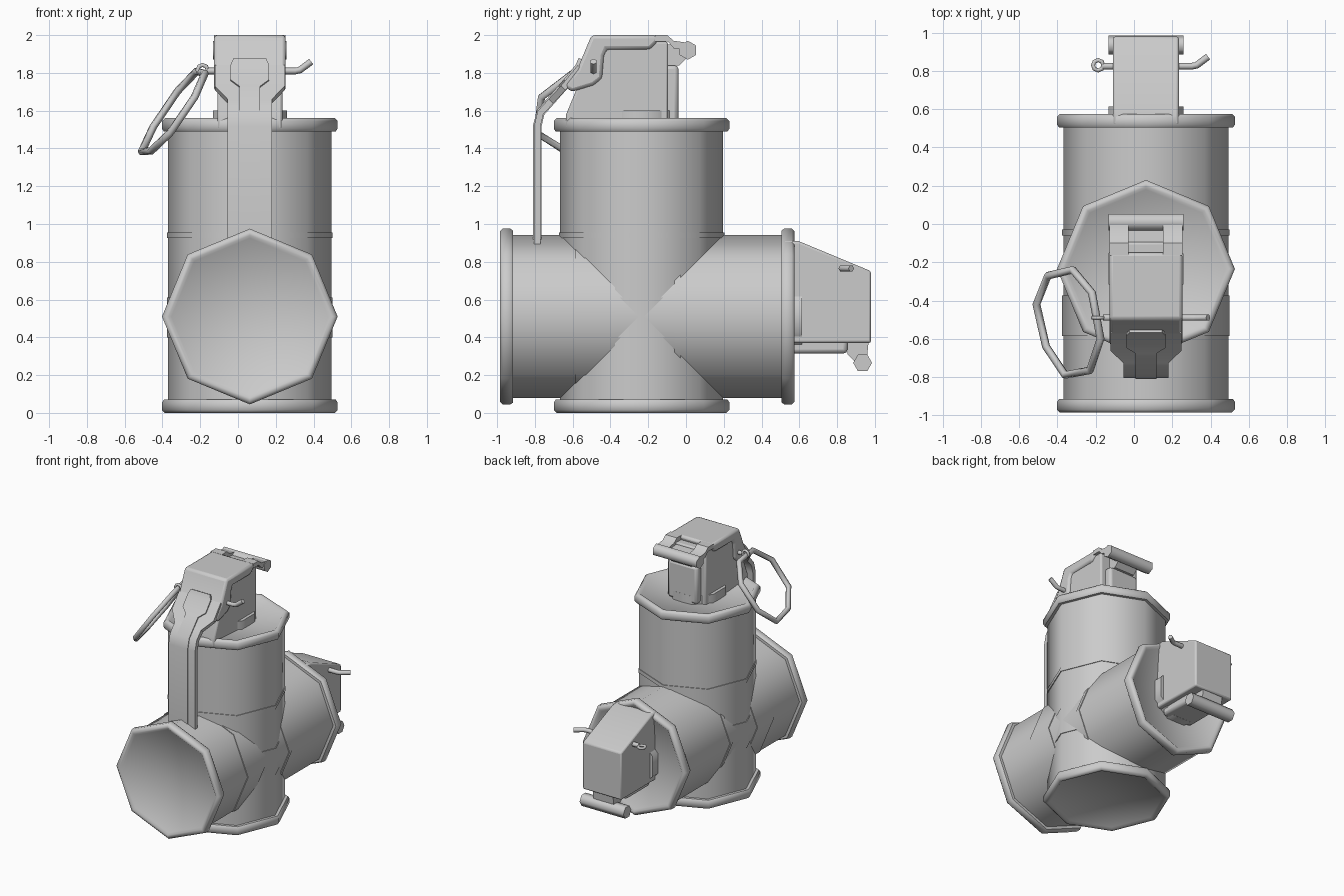
import bpy
import bmesh
from math import pi, cos, sin, radians
from mathutils import Matrix, Vector

if "Cube" in bpy.data.objects:
    bpy.data.objects.remove(bpy.data.objects["Cube"])

metal = bpy.data.materials.new("plain_grey_metal")
metal.use_nodes = True
GREY = (0.6, 0.6, 0.6, 1)
metal.diffuse_color = GREY
metal.node_tree.nodes["Principled BSDF"].inputs["Base Color"].default_value = GREY


def finish(name, bm, place, bevel=0, angle=50):
    bmesh.ops.recalc_face_normals(bm, faces=bm.faces)
    mesh = bpy.data.meshes.new(name)
    bm.to_mesh(mesh)
    bm.free()
    ob = bpy.data.objects.new(name, mesh)
    bpy.context.collection.objects.link(ob)
    mesh.materials.append(metal)
    ob.matrix_world = place
    if bevel:
        mod = ob.modifiers.new("soft_edges", "BEVEL")
        mod.width, mod.segments, mod.limit_method = bevel, 2, "ANGLE"
    bpy.ops.object.select_all(action="DESELECT")
    ob.select_set(True)
    bpy.context.view_layer.objects.active = ob
    bpy.ops.object.shade_smooth_by_angle(angle=radians(angle))
    return ob


def lathe(name, profile, place, sides=8, turn=0):
    """Turn a (radius, height) profile around z."""
    bm = bmesh.new()
    rings = []
    for r, z in profile:
        if r == 0:
            rings.append([bm.verts.new((0, 0, z))] * sides)
        else:
            angles = [turn + 2 * pi * k / sides for k in range(sides)]
            rings.append([bm.verts.new((r * cos(a), r * sin(a), z)) for a in angles])
    for a, b in zip(rings, rings[1:]):
        for k in range(sides):
            n = (k + 1) % sides
            bm.faces.new(list(dict.fromkeys((a[k], a[n], b[n], b[k]))))
    return finish(name, bm, place)


def slab(name, profile, x0, x1, place, bevel=0):
    """Extrude a (y, z) outline from x0 to x1."""
    bm = bmesh.new()
    face = bm.faces.new([bm.verts.new((x0, y, z)) for y, z in profile])
    new = bmesh.ops.extrude_face_region(bm, geom=[face])["geom"]
    bmesh.ops.translate(bm, vec=(x1 - x0, 0, 0),
                        verts=[v for v in new if isinstance(v, bmesh.types.BMVert)])
    return finish(name, bm, place, bevel, 35)


def box(y0, y1, z0, z1):
    return [(y0, z0), (y1, z0), (y1, z1), (y0, z1)]


def strip(name, path, thick, place):
    """Bent sheet along (y, z, half width) points."""
    bm = bmesh.new()
    pts = [Vector((0, y, z)) for y, z, w in path]
    rows = []
    for i, p in enumerate(pts):
        d = (pts[min(i + 1, len(pts) - 1)] - pts[max(i - 1, 0)]).normalized()
        side = Vector((0, d.z, -d.y)) * thick / 2
        w = Vector((path[i][2], 0, 0))
        rows.append([bm.verts.new(q) for q in
                     (p - w - side, p + w - side, p + w + side, p - w + side)])
    for a, b in zip(rows, rows[1:]):
        for k in range(4):
            n = (k + 1) % 4
            bm.faces.new((a[k], a[n], b[n], b[k]))
    bm.faces.new(rows[0])
    bm.faces.new(rows[-1])
    return finish(name, bm, place, 0, 35)


def tube(name, points, radius, place, closed=False, sides=6):
    """Sweep a round section along a path."""
    bm = bmesh.new()
    pts = [Vector(p) for p in points]
    n = len(pts)
    centre = sum(pts, Vector()) / n
    flat = (pts[1] - pts[0]).cross(pts[n // 2] - pts[0])
    flat = flat.normalized() if flat.length > 1e-6 else Vector((0, 1, 0))
    rings = []
    for i, p in enumerate(pts):
        a = pts[i - 1] if closed or i else p
        b = pts[(i + 1) % n] if closed or i < n - 1 else p
        out = (b - a).normalized().cross(flat)
        rings.append([bm.verts.new(p + radius * (out * cos(t) + flat * sin(t)))
                      for t in (2 * pi * k / sides for k in range(sides))])
    pairs = list(zip(rings, rings[1:])) + ([(rings[-1], rings[0])] if closed else [])
    for a, b in pairs:
        for k in range(sides):
            m = (k + 1) % sides
            bm.faces.new((a[k], a[m], b[m], b[k]))
    if not closed:
        bm.faces.new(rings[0])
        bm.faces.new(rings[-1])
    return finish(name, bm, place, 0, 65)


def canister(tag, place):
    # Octagonal can with rolled rims and dished ends
    R, r = 0.465, 0.432
    rim = [(0, 0.045), (0.415, 0.012), (0.43, 0), (0.45, 0), (R, 0.015),
           (R, 0.055), (0.455, 0.07), (r, 0.07)]
    top = [(a, 1.56 - z) for a, z in reversed(rim)]
    lathe(tag + "_can", rim + top, place)
    for name, z0, z1 in (("_thin_band", 0.925, 0.955), ("_wide_band", 0.4, 0.61)):
        lathe(tag + name, [(r, z0), (0.438, z0), (0.438, z1), (r, z1)], place)
    # Fuse head
    lathe(tag + "_collar", [(0, 1.5), (0.212, 1.5), (0.212, 1.6), (0, 1.6)],
          place, 8, pi / 8)
    slab(tag + "_fuse_block", [(-0.4, 1.5), (0.14, 1.5), (0.14, 1.965),
                               (-0.24, 1.965), (-0.4, 1.58)], -0.172, 0.172, place, 0.012)
    slab(tag + "_back_plate", box(0.1, 0.195, 1.54, 1.84), -0.13, 0.13, place, 0.02)
    # Hinge
    slab(tag + "_hinge_neck", [(0.1, 1.84), (0.2, 1.84), (0.25, 1.89),
                               (0.25, 1.94), (0.1, 1.955)], -0.09, 0.09, place)
    tube(tag + "_hinge_rod", [(-0.195, 0.245, 1.92), (0.195, 0.245, 1.92)], 0.05, place)
    # Safety pin with eye and bent tail
    tube(tag + "_pin", [(-0.225, -0.255, 1.81), (0.24, -0.255, 1.81),
                        (0.265, -0.255, 1.815), (0.325, -0.255, 1.86)], 0.018, place)
    tube(tag + "_pin_eye", [(-0.25 + 0.027 * cos(k * pi / 4), -0.255,
                             1.815 + 0.027 * sin(k * pi / 4)) for k in range(8)],
         0.011, place, True)


upright = Matrix.Translation((0.0625, -0.235, 0))
lying = Matrix.Translation((0.0625, -0.985, 0.51)) @ Matrix.Rotation(-pi / 2, 4, "X")
canister("upright", upright)
canister("lying", lying)

# Lever cap folded over the upright fuse
slab("lever_cap", [(-0.265, 2.0), (0.085, 2.0), (0.085, 1.965), (0.045, 1.925),
                   (-0.185, 1.925), (-0.2, 1.89), (-0.21, 1.77), (-0.255, 1.735),
                   (-0.37, 1.7), (-0.41, 1.73), (-0.34, 1.82)], -0.19, 0.19, upright, 0.018)
for side, x0 in (("right", -0.19), ("left", 0.09)):
    slab(side + "_cap_ear", [(0.07, 2.0), (0.135, 2.0), (0.17, 1.97), (0.24, 1.96),
                             (0.24, 1.92), (0.17, 1.93), (0.14, 1.965), (0.07, 1.965)],
         x0, x0 + 0.1, upright)

# Long lever with a pressed rib down the middle
bend = [(-0.535, 1.59), (-0.552, 1.52), (-0.552, 0.89)]
strip("lever", [(-0.325, 1.83, 0.185), (-0.415, 1.72, 0.185), (-0.48, 1.65, 0.118)]
      + [(y, z, 0.118) for y, z in bend], 0.034, upright)
strip("lever_rib", [(-0.312, 1.87, 0.085), (-0.33, 1.83, 0.102), (-0.395, 1.75, 0.102),
                    (-0.425, 1.715, 0.055)] + [(y, z, 0.055) for y, z in bend],
      0.046, upright)

# Pull ring hanging from the pin eye
ring = [(-0.45, -0.27), (-0.32, -0.24), (-0.22, -0.36), (-0.175, -0.6),
        (-0.23, -0.765), (-0.36, -0.79), (-0.46, -0.64), (-0.51, -0.42)]
tube("pull_ring", [(x, y, 1.37 + 1.4 * (x + 0.47) + 0.3 * (y + 0.65)) for x, y in ring],
     0.021, Matrix.Identity(4), True)
